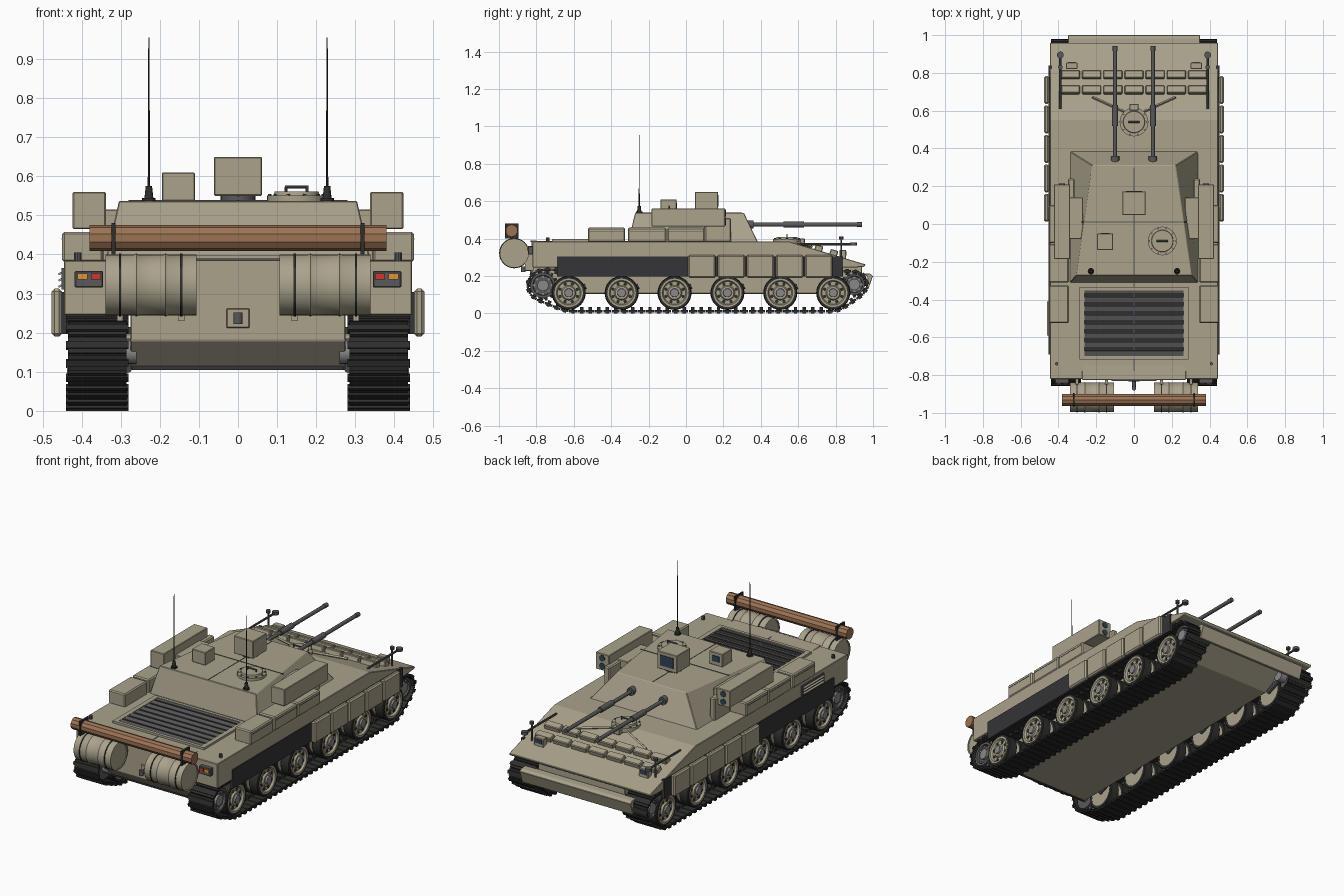
import bpy, bmesh
from math import pi, cos, sin, radians
from mathutils import Vector as V, Matrix, geometry

if "Cube" in bpy.data.objects:
    bpy.data.objects.remove(bpy.data.objects["Cube"])

def mat(name, *c):
    m = bpy.data.materials.new(name)
    m.diffuse_color = (*c, 1)
    m.use_nodes = True
    m.node_tree.nodes["Principled BSDF"].inputs["Base Color"].default_value = m.diffuse_color
    return m

TAN = mat("sand_paint", .40, .36, .26)
DARK = mat("dark_rubber", .028, .028, .027)
SKIRT = mat("dark_skirt", .035, .035, .038)
STEEL = mat("steel", .10, .10, .105)
HUB = mat("hub_grey", .25, .25, .25)
WOOD = mat("wood", .33, .17, .09)
GLASS = mat("glass", .03, .06, .09)
RED = mat("red_lamp", .6, .04, .03)
AMBER = mat("amber_lamp", .75, .3, .04)

def finish(name, bm, m, bevel=0, smooth=True):
    bmesh.ops.recalc_face_normals(bm, faces=bm.faces)
    me = bpy.data.meshes.new(name)
    bm.to_mesh(me)
    bm.free()
    if smooth:
        for p in me.polygons:
            p.use_smooth = True
        me.set_sharp_from_angle(angle=radians(32))
    me.materials.append(m)
    ob = bpy.data.objects.new(name, me)
    bpy.context.collection.objects.link(ob)
    if bevel:
        b = ob.modifiers.new("bevel", 'BEVEL')
        b.width, b.segments = bevel, 1
    return ob

def add_box(bm, x0, x1, y0, y1, z0, z1, rot=None):
    c = V(((x0+x1)/2, (y0+y1)/2, (z0+z1)/2))
    S = Matrix.Diagonal((abs(x1-x0), abs(y1-y0), abs(z1-z0), 1))
    bmesh.ops.create_cube(bm, size=1, matrix=Matrix.Translation(c) @ (rot or Matrix()) @ S)

def box(name, x0, x1, y0, y1, z0, z1, m=TAN, bevel=.003, rot=None):
    bm = bmesh.new()
    add_box(bm, x0, x1, y0, y1, z0, z1, rot)
    return finish(name, bm, m, bevel, False)

def add_rod(bm, a, b, r, n=16, r2=None):
    a, b = V(a), V(b)
    R = (b-a).to_track_quat('Z', 'Y').to_matrix().to_4x4()
    bmesh.ops.create_cone(bm, cap_ends=True, segments=n, radius1=r, radius2=r if r2 is None else r2,
                          depth=(b-a).length, matrix=Matrix.Translation((a+b)/2) @ R)

def rod(name, a, b, r, m=TAN, n=16, r2=None):
    bm = bmesh.new()
    add_rod(bm, a, b, r, n, r2)
    return finish(name, bm, m)

def prism(name, pts, x0, x1, m=TAN, bevel=.003):
    """side profile of (y, z) points pulled along x"""
    bm = bmesh.new()
    f = bm.faces.new([bm.verts.new((x0, y, z)) for y, z in pts])
    e = bmesh.ops.extrude_face_region(bm, geom=[f])['geom']
    bmesh.ops.translate(bm, vec=(x1-x0, 0, 0), verts=[v for v in e if isinstance(v, bmesh.types.BMVert)])
    return finish(name, bm, m, bevel, False)

def lathe(name, prof, y, z, m=TAN, n=32):
    """(x, r) profile turned round an x axis through (y, z)"""
    bm = bmesh.new()
    vs = [bm.verts.new((x, y, z+r)) for x, r in prof]
    es = [bm.edges.new(p) for p in zip(vs, vs[1:])]
    bmesh.ops.spin(bm, geom=vs+es, cent=(0, y, z), axis=(1, 0, 0), angle=2*pi, steps=n, use_merge=True)
    bmesh.ops.remove_doubles(bm, verts=bm.verts, dist=1e-5)
    return finish(name, bm, m)

# hull
prism("upper_hull", [(-.82, .245), (-.82, .385), (.55, .385), (.96, .262), (.955, .25), (.9, .245)], -.445, .445)
prism("lower_hull", [(-.825, .39), (-.825, .18), (-.745, .105), (.78, .105), (.94, .2), (.94, .255), (.6, .3)], -.275, .275)
prism("trim_vane", [(.945, .215), (.985, .212), (1.0, .2), (.975, .13), (.96, .13), (.972, .195)], -.35, .35, bevel=.002)
box("rear_sill", -.27, .27, -.755, -.735, .105, .12, SKIRT, 0)
box("rear_plate_lip", -.12, .12, -.832, -.82, .383, .39, STEEL, 0)

# turret with sloped sides
bm = bmesh.new()
lo = [bm.verts.new(p) for p in ((-.34, -.31, .38), (.34, -.31, .38), (.34, .385, .38), (-.34, .385, .38))]
hi = [bm.verts.new(p) for p in ((-.305, -.272, .537), (.305, -.272, .537), (.22, .31, .537), (-.22, .31, .537))]
bm.faces.new(lo)
bm.faces.new(hi)
for i in range(4):
    bm.faces.new((lo[i], lo[i-1], hi[i-1], hi[i]))
finish("turret", bm, TAN, .003, False)
box("roof_seam_across", -.28, .28, .008, .012, .536, .539, STEEL, 0)
box("deck_seam", -.002, .002, -.8, .3, .38, .387, STEEL, 0)
box("turret_seam", -.002, .002, -.27, .3, .53, .5385, STEEL, 0)

# sight housings
for nm, x0, x1, y0, y1, z0, z1 in (("main_sight", -.062, .062, .048, .172, .55, .65),
                                   ("small_sight", -.195, -.11, -.137, -.05, .537, .61)):
    box(nm, x0, x1, y0, y1, z0, z1)
    box(nm+"_window", x0+.02, x1-.02, y1-.002, y1+.003, z0+.022, z1-.018, GLASS, 0)
rod("main_sight_base", (0, .11, .53), (0, .11, .555), .045, STEEL)

def hatch(name, x, y, z, r):
    rod(name+"_ring", (x, y, z-.01), (x, y, z+.014), r, TAN, 32)
    rod(name+"_lid", (x, y, z), (x, y, z+.024), r*.8, TAN, 32, r*.74)
    bm = bmesh.new()
    for s in (-1, 1):
        add_rod(bm, (x+s*.027, y, z+.02), (x+s*.027, y, z+.036), .004, 8)
    add_rod(bm, (x-.03, y, z+.036), (x+.03, y, z+.036), .004, 8)
    finish(name+"_handle", bm, STEEL)
    for i in range(10):
        a = i*pi/5
        rod(name+"_bolt", (x+cos(a)*r*.9, y+sin(a)*r*.9, z), (x+cos(a)*r*.9, y+sin(a)*r*.9, z+.018), .005, STEEL, 6)

hatch("commander_hatch", .15, -.09, .537, .076)
hatch("driver_hatch", 0, .54, .384, .076)
box("driver_periscope", -.025, .025, .6, .635, .365, .4)

# engine deck grille
box("grille_bed", -.28, .28, -.71, -.34, .38, .387, DARK, 0)
bm = bmesh.new()
for s in (-1, 1):
    add_box(bm, s*.262, s*.288, -.715, -.335, .38, .397)
for y in (-.708, -.342):
    add_box(bm, -.288, .288, y-.009, y+.009, .38, .397)
finish("grille_frame", bm, TAN, 0, False)
bm = bmesh.new()
for i in range(8):
    add_box(bm, -.265, .265, -.695+i*.0475-.004, -.695+i*.0475+.024, .391, .394, Matrix.Rotation(.2, 4, 'X'))
finish("grille_slats", bm, STEEL, 0, False)

# glacis armour bricks, lying on the slope
tilt = Matrix.Rotation(-.295, 4, 'X')
slope = lambda y: .385-(y-.55)*.305
for y in (.71, .79):
    for i in range(7):
        x = (i-3)*.112
        box("glacis_brick", x-.05, x+.05, y-.021, y+.021, slope(y)-.005, slope(y)+.028, TAN, .004, tilt)

# track loop centre line: hull of the wheel circles
WHEELS = [-.627+i*.2828 for i in range(6)]
pts = [V((cy+r*cos(a*pi/36), cz+r*sin(a*pi/36))) for cy, cz, r in
       ((-.765, .15, .083), (.9, .155, .07), (WHEELS[0], .11, .098), (WHEELS[-1], .11, .098)) for a in range(72)]
loop = [pts[i] for i in geometry.convex_hull_2d(pts)]
loop.append(loop[0])
segs = [(a, b, (b-a).length) for a, b in zip(loop, loop[1:])]
total, NL = sum(s[2] for s in segs), 84

def along(d):
    d %= total
    for a, b, l in segs:
        if d <= l:
            return a+(b-a)*(d/l if l else 0)
        d -= l
    return loop[-1].copy()

for s in (-1, 1):
    # tracks
    bm = bmesh.new()
    pitch = total/NL
    for i in range(NL):
        a, b = along(i*pitch), along((i+1)*pitch)
        t, c = (b-a).normalized(), (a+b)/2
        n = V((-t.y, t.x))
        if n.dot(c-V((.07, .12))) < 0:
            n = -n
        def slab(off, w, l, h):
            p = c+n*off
            M = Matrix(((1, 0, 0, s*.36), (0, t.x, n.x, p.x), (0, t.y, n.y, p.y), (0, 0, 0, 1)))
            bmesh.ops.create_cube(bm, size=1, matrix=M @ Matrix.Diagonal((w, l, h, 1)))
        slab(0, .15, pitch*.92, .012)
        slab(.006, .16, pitch*.4, .012)
        slab(-.012, .014, pitch*.4, .018)
    finish("track", bm, DARK, 0, False)
    # road wheels with tyre, disc, hub, holes and swing arm
    for y in WHEELS:
        for k in (.29, .372):
            lathe("road_wheel_tyre", [(s*k, .074), (s*k, .087), (s*(k+.004), .091), (s*(k+.052), .091), (s*(k+.056), .087), (s*(k+.056), .074)], y, .11, DARK)
        lathe("road_wheel_disc", [(s*.292, 0), (s*.292, .075), (s*.346, .075), (s*.346, .05), (s*.374, .05), (s*.374, .076), (s*.43, .076),
                                  (s*.43, .066), (s*.418, .06), (s*.418, .04), (s*.428, .034), (s*.428, 0)], y, .11)
        rod("road_wheel_hub", (s*.41, y, .11), (s*.438, y, .11), .026, HUB, 20, .022)
        bm = bmesh.new()
        for i in range(8):
            a = i*pi/4+.39
            p = (y+.05*cos(a), .11+.05*sin(a))
            add_rod(bm, (s*.41, *p), (s*.421, *p), .009, 10)
        finish("road_wheel_holes", bm, DARK)
        rod("swing_arm", (s*.284, y, .11), (s*.284, y+.09, .145), .014, STEEL, 10)
    # drive sprocket and front idler
    for nm, y, z, r, nt in (("drive_sprocket", -.765, .15, .068, 14), ("front_idler", .9, .155, .056, 12)):
        for k in (.3, .385):
            lathe(nm, [(s*k, 0), (s*k, r), (s*(k+.035), r), (s*(k+.035), r*.8), (s*(k+.022), r*.75), (s*(k+.022), 0)], y, z, STEEL)
            bm = bmesh.new()
            for i in range(nt):
                a = i*2*pi/nt
                d = V((0, cos(a), sin(a)))
                c = V((s*(k+.017), y, z))
                add_rod(bm, c+d*(r-.005), c+d*(r+.015), .012, 4, .005)
            finish(nm+"_teeth", bm, STEEL, 0, False)
        rod(nm+"_axle", (s*.26, y, z), (s*.42, y, z), .03, HUB, 20)
        for i in range(8):
            p = (y+r*.68*cos(i*pi/4), z+r*.68*sin(i*pi/4))
            rod(nm+"_bolt", (s*.4, *p), (s*.412, *p), .007, HUB, 8)
    # side skirts
    box("rubber_skirt", s*.435, s*.452, -.69, .84, .197, .304, SKIRT, 0)
    for i in range(5):
        y = .012+i*.156
        box("armour_skirt", s*.45, s*.477, y, y+.147, .19, .313, TAN, .008)
    # stowage boxes on the deck edge
    for y0, y1 in ((-.525, -.325), (-.31, -.105), (-.1, .1), (.1, .24)):
        z1 = .51 if y0 == .1 else .458
        box("stowage_box", s*(.315 if y0 == .1 else .345), s*(.35 if y0 == .1 else .45), y0, y1, .38, z1, TAN, .006)
        box("stowage_lid_line", s*.44, s*.4515, y0+.01, min(y1, .1)-.01, .438, .441, STEEL, 0) if y0 < .1 else None
    # missile launcher boxes with lenses
    box("launcher", s*.338, s*.423, -.185, .21, .465, .56)
    box("launcher_mount", s*.27, s*.345, -.08, .14, .47, .515)
    for z in (.49, .535):
        rod("launcher_lens", (s*.381, .2, z), (s*.381, .214, z), .017, GLASS)
    # guns
    for y0, y1, r in ((.3, .36, .022), (.34, .94, .0105), (.52, .63, .016), (.915, .942, .0125)):
        rod("gun_barrel", (s*.1, y0, .475), (s*.1, y1, .475), r, STEEL)
    # antennas
    rod("antenna_foot", (s*.228, -.25, .53), (s*.228, -.25, .545), .017, DARK)
    rod("antenna_spring", (s*.228, -.25, .54), (s*.228, -.25, .575), .012, DARK, 12, .008)
    rod("antenna_mast", (s*.228, -.25, .57), (s*.228, -.25, .955), .003, DARK, 8, .0015)
    # fuel drums with ribs, straps and brackets
    x = .11
    lathe("fuel_drum", [(s*x, 0), (s*x, .07), (s*(x-.004), .07), (s*(x-.004), .078), (s*(x+.07), .078), (s*(x+.075), .081), (s*(x+.08), .078),
                        (s*(x+.145), .078), (s*(x+.15), .081), (s*(x+.155), .078), (s*(x+.229), .078), (s*(x+.229), .07), (s*(x+.225), .07), (s*(x+.225), 0)], -.918, .322)
    for xs in (.145, .302):
        lathe("drum_strap", [(s*(xs-.003), .074), (s*(xs-.003), .081), (s*(xs+.003), .081), (s*(xs+.003), .074)], -.918, .322, DARK)
        box("drum_bracket", s*(xs-.008), s*(xs+.008), -.86, -.815, .23, .36, TAN, 0)
    # log clamps
    box("log_clamp", s*.314, s*.324, -.968, -.896, .4, .481, DARK, 0)
    # tail lamps
    box("tail_lamp_housing", s*.345, s*.418, -.845, -.815, .315, .358, STEEL)
    box("red_lamp", s*.35, s*.376, -.85, -.84, .336, .352, RED, 0)
    box("amber_lamp", s*.385, s*.41, -.85, -.84, .336, .352, AMBER, 0)
    # headlamps, mirrors and front rods
    box("headlamp", s*.3, s*.36, .82, .855, .28, .34)
    box("headlamp_lens", s*.31, s*.35, .853, .858, .31, .332, GLASS, 0)
    rod("mirror_arm", (s*.39, .61, .37), (s*.39, .88, .37), .006, STEEL, 8)
    rod("mirror_post", (s*.39, .83, .29), (s*.39, .83, .405), .005, STEEL, 8)
    rod("mirror", (s*.39, .895, .362), (s*.39, .895, .378), .018, STEEL, 16)
    rod("mirror_knob", (s*.39, .83, .395), (s*.39, .83, .41), .012, STEEL, 10)
    # splash bars beside the driver hatch
    rod("splash_bar", (s*.05, .595, .378), (s*.22, .672, .356), .007, TAN, 4)
    rod("rear_deck_eye", (s*.41, -.74, .38), (s*.41, -.74, .405), .009, STEEL, 8)

# unditching log
rod("log", (-.38, -.932, .442), (.38, -.932, .442), .033, WOOD, 10)
# tow hook
box("tow_plate", -.03, .03, -.835, -.82, .212, .262)
rod("tow_pin", (0, -.87, .237), (0, -.83, .237), .01, STEEL, 12)
rod("tow_jaw", (0, -.87, .222), (0, -.87, .252), .012, STEEL, 12)
# louvred exhaust on the left side
box("exhaust_frame", -.452, -.44, -.6, -.4, .31, .365, STEEL, 0)
for z in (.32, .336, .352):
    box("exhaust_louvre", -.46, -.445, -.59, -.41, z-.002, z+.003, TAN, 0, Matrix.Rotation(-.5, 4, 'Y'))
